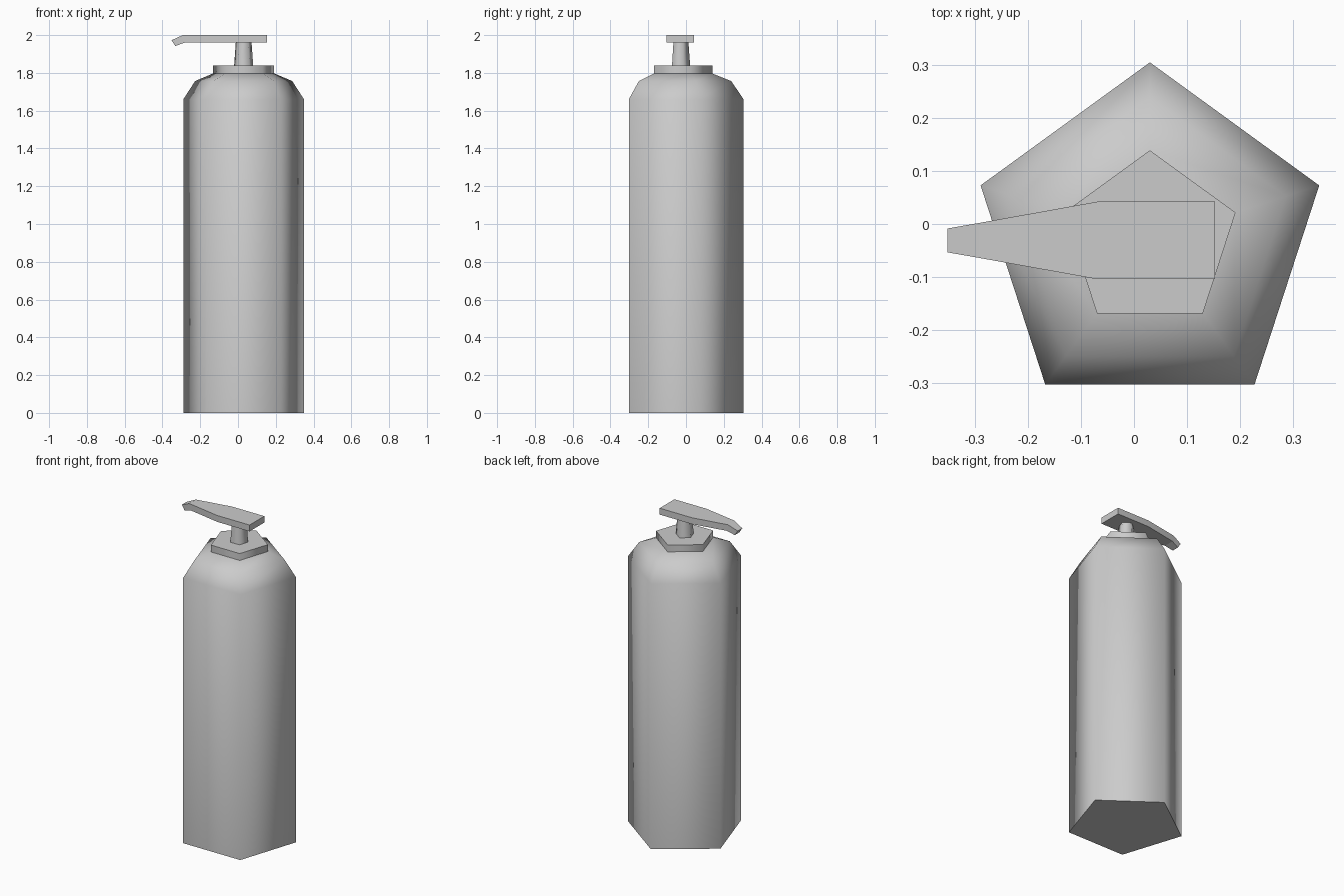
import bpy, bmesh, math

if "Cube" in bpy.data.objects:
    bpy.data.objects.remove(bpy.data.objects["Cube"])

CX, CY = 0.03, -0.031   # common axis of bottle and pump


def finish(name, bm, angle):
    bmesh.ops.recalc_face_normals(bm, faces=bm.faces)
    mesh = bpy.data.meshes.new(name)
    bm.to_mesh(mesh)
    bm.free()
    obj = bpy.data.objects.new(name, mesh)
    bpy.context.collection.objects.link(obj)
    bpy.ops.object.select_all(action='DESELECT')
    obj.select_set(True)
    bpy.context.view_layer.objects.active = obj
    bpy.ops.object.shade_smooth_by_angle(angle=math.radians(angle))
    return obj


def loft(name, rings, angle):
    """Skin a list of equal-length closed rings and cap both ends."""
    bm = bmesh.new()
    loops = [[bm.verts.new(p) for p in ring] for ring in rings]
    for a, b in zip(loops, loops[1:]):
        n = len(a)
        for i in range(n):
            bm.faces.new((a[i], a[(i + 1) % n], b[(i + 1) % n], b[i]))
    bm.faces.new(loops[0])
    bm.faces.new(loops[-1])
    return finish(name, bm, angle)


def pentagon(r, z):
    angles = [math.radians(90 + 72 * i) for i in range(5)]
    return [(CX + r * math.cos(a), CY + r * math.sin(a), z) for a in angles]


def section(half, top, bottom):
    """Rectangular slice of the pump head; top and bottom are (x, z)."""
    return [(top[0], CY - half, top[1]), (top[0], CY + half, top[1]),
            (bottom[0], CY + half, bottom[1]), (bottom[0], CY - half, bottom[1])]


# Bottle with stepped shoulder
loft("bottle_body", [pentagon(r, z) for r, z in
     [(0.336, 0), (0.336, 1.66), (0.27, 1.757), (0.17, 1.797)]], 75)

# Cap collar
loft("collar", [pentagon(0.17, 1.797), pentagon(0.17, 1.84)], 75)

# Pump stem
loft("pump_stem", [pentagon(0.053, 1.84), pentagon(0.044, 1.96)], 75)

# Pump head tapering into a drooping spout
loft("pump_head", [
    section(0.073, (0.153, 2.0), (0.153, 1.96)),
    section(0.073, (-0.07, 2.0), (-0.07, 1.96)),
    section(0.033, (-0.292, 2.0), (-0.283, 1.96)),
    section(0.0225, (-0.352, 1.973), (-0.332, 1.942)),
], 20)
